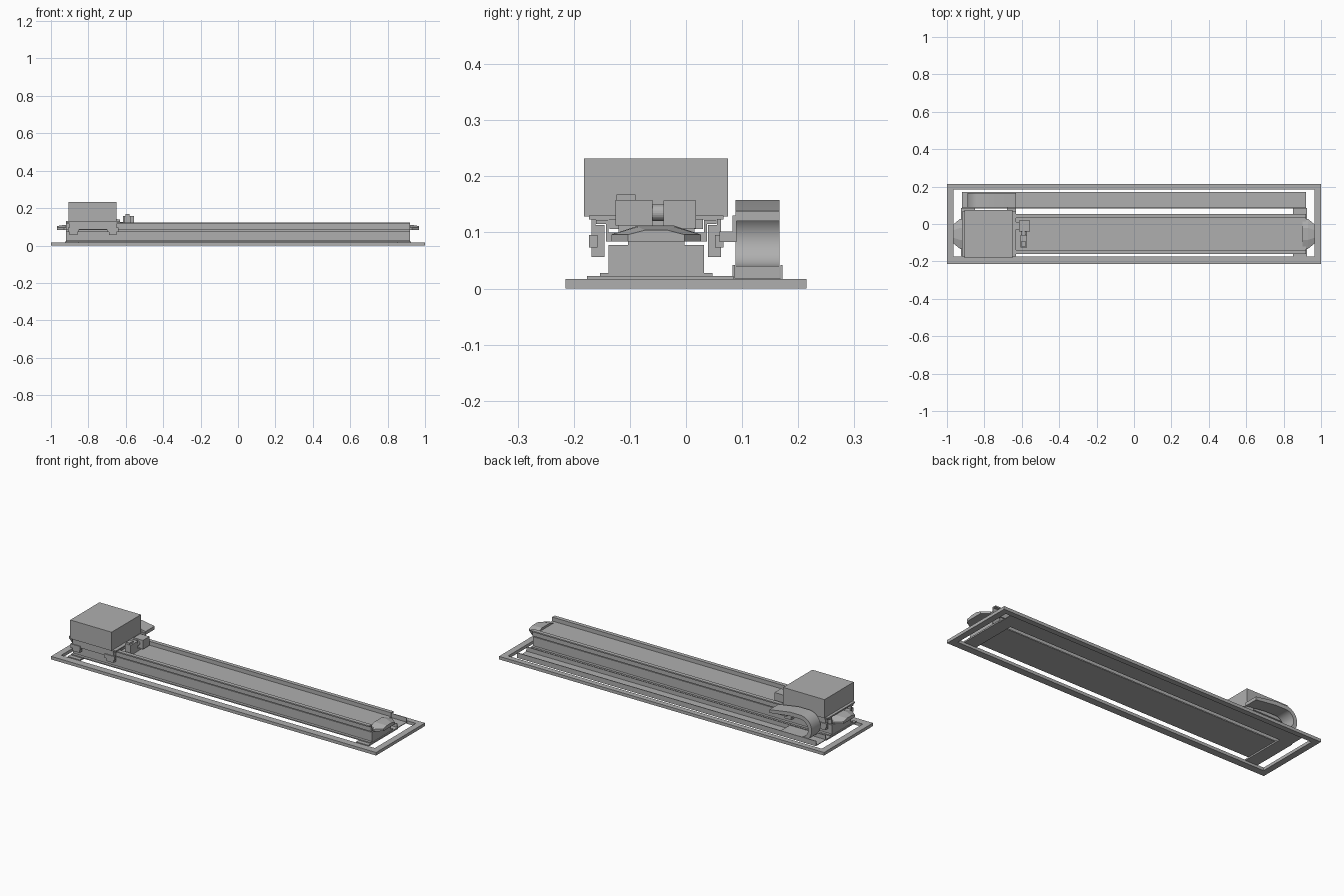
import bpy, bmesh, math
from mathutils import Vector

old = bpy.data.objects.get("Cube")
if old:
    bpy.data.objects.remove(old)

GREY = (0.43, 0.43, 0.43, 1)
mat = bpy.data.materials.new("neutral grey")
mat.use_nodes = True
mat.diffuse_color = GREY
mat.node_tree.nodes["Principled BSDF"].inputs["Base Color"].default_value = GREY


def finish(name, bm):
    bmesh.ops.recalc_face_normals(bm, faces=bm.faces)
    mesh = bpy.data.meshes.new(name)
    bm.to_mesh(mesh)
    bm.free()
    mesh.materials.append(mat)
    obj = bpy.data.objects.new(name, mesh)
    bpy.context.collection.objects.link(obj)
    return obj


def boxes(name, *ranges):
    """One object made of boxes given as x0, x1, y0, y1, z0, z1."""
    bm = bmesh.new()
    for x0, x1, y0, y1, z0, z1 in ranges:
        new = bmesh.ops.create_cube(bm, size=1)["verts"]
        for v in new:
            v.co = ((x0 + x1) / 2 + v.co.x * (x1 - x0),
                    (y0 + y1) / 2 + v.co.y * (y1 - y0),
                    (z0 + z1) / 2 + v.co.z * (z1 - z0))
    return finish(name, bm)


def prism(name, points, axis, lo, hi):
    """Extrude an outline along x or y."""
    bm = bmesh.new()
    place = (lambda a, b: (lo, a, b)) if axis == "x" else (lambda a, b: (a, lo, b))
    face = bm.faces.new([bm.verts.new(place(a, b)) for a, b in points])
    out = bmesh.ops.extrude_face_region(bm, geom=[face])["geom"]
    step = Vector((hi - lo, 0, 0)) if axis == "x" else Vector((0, hi - lo, 0))
    bmesh.ops.translate(bm, vec=step, verts=[g for g in out if isinstance(g, bmesh.types.BMVert)])
    return finish(name, bm)


MID = -0.053      # centre line of the rail in y
HALF = 0.085      # half width of the rail
END = 0.92        # half length of the rail

# Ground frame
boxes("ground_frame",
      (-1, 1, -0.215, -0.175, 0, 0.017), (-1, 1, 0.185, 0.215, 0, 0.017),
      (-1, -0.965, -0.175, 0.185, 0, 0.017), (0.965, 1, -0.175, 0.185, 0, 0.017))

# Feet under both ends of the beam
for side, label in ((-1, "right"), (1, "left")):
    xs = sorted((side * 0.85, side * 0.925))
    boxes(label + "_foot", (*xs, -0.176, 0.085, 0.014, 0.022))

# Beam with a wider base flange
boxes("base_beam",
      (-END, END, MID - HALF, MID + HALF, 0.028, 0.078),
      (-END, END, MID - 0.1, MID + 0.1, 0.022, 0.028))
boxes("beam_spine", (-END, END, MID - 0.05, MID + 0.05, 0.078, 0.085))

# Upper channel: web, side walls and outward lips
half = [(0.107, 0.122), (0.107, 0.115), (0.09, 0.115), (0.09, 0.084)]
inner = [(HALF, 0.1), (HALF, 0.122)]
outline = half + [(-a, b) for a, b in reversed(half)]
outline += [(-a, b) for a, b in reversed(inner)] + inner
prism("rail_channel", [(MID + a, b) for a, b in outline], "x", -END, END)

# Tapered end caps with a raised middle
for side, label in ((-1, "right"), (1, "left")):
    bm = bmesh.new()
    rings = []
    for x, width, top in ((0.9, 0.08, 0.112), (0.93, 0.08, 0.11), (0.967, 0.05, 0.104)):
        section = [(-width, 0.084), (width, 0.084), (width, 0.096),
                   (width * 0.4, top), (-width * 0.4, top), (-width, 0.096)]
        rings.append([bm.verts.new((side * x, MID + a, b)) for a, b in section])
    for r, s in zip(rings, rings[1:]):
        for i in range(len(r)):
            j = (i + 1) % len(r)
            bm.faces.new((r[i], r[j], s[j], s[i]))
    bm.faces.new(rings[0])
    bm.faces.new(rings[-1])
    finish(label + "_end_cap", bm)

# Carriage: cover block, saddle plate and arms hanging beside the rail
boxes("carriage_block", (-0.905, -0.65, -0.182, 0.075, 0.128, 0.232))
boxes("carriage_saddle",
      (-0.9, -0.64, MID - 0.083, MID + 0.083, 0.106, 0.128),
      (-0.92, -0.63, MID - 0.12, MID + 0.12, 0.123, 0.13))
for side, label in ((-1, "front"), (1, "back")):
    def span(a, b):
        return sorted((MID + side * a, MID + side * b))
    boxes(label + "_carriage_side", (-0.9, -0.65, *span(0.108, 0.115), 0.085, 0.128))
    for x, end in ((-0.88, "right"), (-0.67, "left")):
        boxes(label + "_" + end + "_arm",
              (x - 0.021, x + 0.021, *span(0.092, 0.115), 0.056, 0.113),
              (x - 0.03, x + 0.03, *span(0.105, 0.12), 0.073, 0.095))

# Sensor on the channel beside the carriage
boxes("sensor_head", (-0.615, -0.557, -0.04, 0.018, 0.107, 0.157))
boxes("sensor_motor",
      (-0.608, -0.572, -0.126, -0.06, 0.112, 0.158),
      (-0.602, -0.58, -0.124, -0.09, 0.158, 0.168),
      (-0.605, -0.575, -0.12, 0.015, 0.1, 0.112))
bm = bmesh.new()
bmesh.ops.create_cone(bm, cap_ends=True, segments=24, radius1=0.015, radius2=0.015, depth=0.024)
for v in bm.verts:
    v.co = (-0.59 + v.co.x, -0.05 + v.co.z, 0.135 + v.co.y)
finish("sensor_shaft", bm)
boxes("sensor_bracket", (-0.65, -0.612, -0.03, 0.01, 0.11, 0.125))

# Cable tray along the back
boxes("cable_tray",
      (-END, END, 0.083, 0.172, 0.014, 0.018),
      (-END, END, 0.083, 0.087, 0.018, 0.042),
      (-END, END, 0.168, 0.172, 0.018, 0.042))

# Cable carrier loop: sloped upper run, half turn, lower run
def loop(radius, drop):
    turn = [(-0.82 - radius * math.sin(t), 0.088 + radius * math.cos(t))
            for t in (math.pi * i / 20 for i in range(21))]
    return [(-0.63, 0.088 + radius - drop), (-0.755, 0.088 + radius)] + turn + [(-0.7, 0.088 - radius)]


carrier = prism("cable_carrier", loop(0.07, 0.02) + loop(0.048, 0.016)[::-1], "y", 0.088, 0.167)
bpy.context.view_layer.objects.active = carrier
carrier.select_set(True)
bpy.ops.object.shade_smooth_by_angle(angle=math.radians(25))
carrier.select_set(False)
boxes("carrier_bracket",
      (-0.68, -0.63, 0.06, 0.09, 0.083, 0.102),
      (-0.68, -0.63, 0.083, 0.09, 0.083, 0.13))
